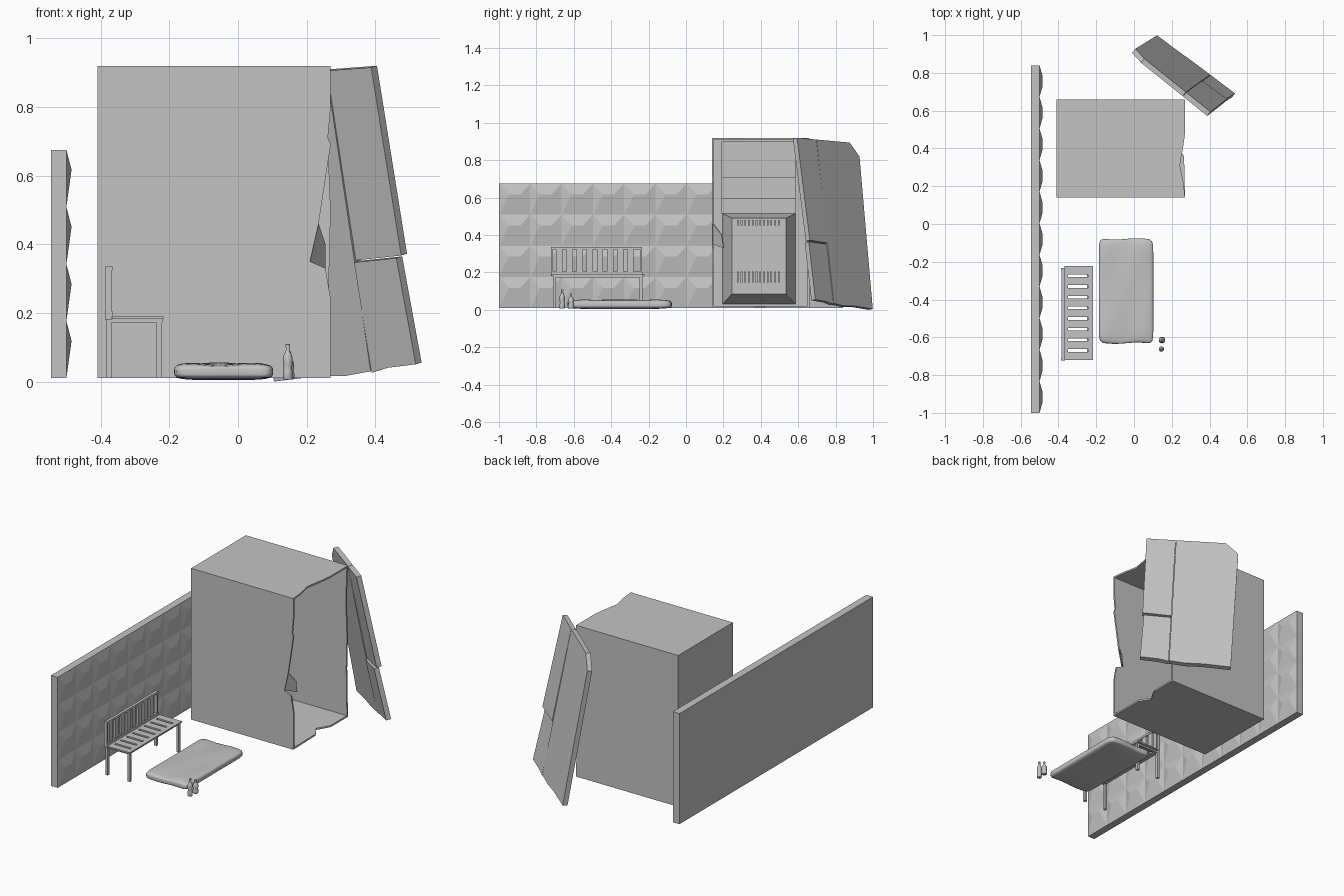
import bpy, bmesh, math
from mathutils import Vector as V

if "Cube" in bpy.data.objects:
    bpy.data.objects.remove(bpy.data.objects["Cube"])

GREY = bpy.data.materials.new("plain grey")
GREY.diffuse_color = (0.55, 0.55, 0.55, 1)
GREY.use_nodes = True
GREY.node_tree.nodes["Principled BSDF"].inputs["Base Color"].default_value = GREY.diffuse_color


def finish(name, bm, smooth=False):
    bmesh.ops.recalc_face_normals(bm, faces=bm.faces[:])
    me = bpy.data.meshes.new(name)
    bm.to_mesh(me)
    bm.free()
    me.materials.append(GREY)
    for p in me.polygons:
        p.use_smooth = smooth
    ob = bpy.data.objects.new(name, me)
    bpy.context.collection.objects.link(ob)
    return ob


def add_box(bm, x0, x1, y0, y1, z0, z1):
    vs = bmesh.ops.create_cube(bm, size=1)["verts"]
    for v in vs:
        v.co = V((x0 + (v.co.x + .5) * (x1 - x0), y0 + (v.co.y + .5) * (y1 - y0),
                  z0 + (v.co.z + .5) * (z1 - z0)))
    return vs


def boxes(name, *dims):
    bm = bmesh.new()
    for d in dims:
        add_box(bm, *d)
    return finish(name, bm)


def plate(name, pts, thick):
    """Flat outline of 3D points, given thickness along a vector."""
    bm = bmesh.new()
    f = bm.faces.new([bm.verts.new(p) for p in pts])
    r = bmesh.ops.extrude_face_region(bm, geom=[f], use_keep_orig=True)
    bmesh.ops.translate(bm, vec=V(thick), verts=[e for e in r["geom"] if isinstance(e, bmesh.types.BMVert)])
    return finish(name, bm)


def lathe(name, x, y, prof, n=16):
    bm = bmesh.new()
    rings = [[bm.verts.new((x + r * math.cos(a * math.tau / n), y + r * math.sin(a * math.tau / n), z))
              for a in range(n)] for r, z in prof]
    for a, b in zip(rings, rings[1:]):
        for i in range(n):
            bm.faces.new((a[i], a[(i + 1) % n], b[(i + 1) % n], b[i]))
    bm.faces.new(rings[0])
    bm.faces.new(rings[-1])
    ob = finish(name, bm, True)
    bpy.context.view_layer.objects.active = ob
    ob.select_set(True)
    bpy.ops.object.shade_smooth_by_angle(angle=math.radians(40))
    ob.select_set(False)


# Concrete fence: slab with an 11 x 4 field of hipped relief tiles
boxes("fence_slab", (-.545, -.5, -1, .84, .01, .675))
bm = bmesh.new()
ty, tz = 1.84 / 11, .665 / 4
for i in range(11):
    for j in range(4):
        y, z = -1 + i * ty, .01 + j * tz
        a, b, c, d = [bm.verts.new((-.5, y + p * ty, z + q * tz)) for p, q in ((0, 0), (1, 0), (1, 1), (0, 1))]
        e, f = [bm.verts.new((-.485, y + p * ty, z + .65 * tz)) for p in (.32, .68)]
        for vs in ((a, b, f, e), (b, c, f), (c, d, e, f), (d, a, e)):
            bm.faces.new(vs)
finish("fence_relief", bm)

# Cabinet shell, open to the right, with torn edges
t = .01
boxes("cabinet_left_wall", (-.41, -.4, .14, .66, .01, .92))
front = [(-.41, .01), (.27, .01), (.27, .24), (.255, .33), (.21, .35), (.235, .46),
         (.27, .69), (.262, .71), (.27, .8), (.27, .92), (-.41, .92)]
plate("cabinet_front_wall", [(x, .14, z) for x, z in front], (0, t, 0))
plate("cabinet_back_wall", [(x, .65, z) for x, z in
      [(-.41, .01), (.27, .01), (.265, .3), (.27, .5), (.262, .7), (.27, .92), (-.41, .92)]], (0, t, 0))
plate("cabinet_top", [(x, y, .91) for x, y in
      [(-.41, .14), (.27, .14), (.262, .22), (.243, .31), (.262, .42), (.27, .48), (.27, .66), (-.41, .66)]], (0, 0, t))
plate("cabinet_floor", [(x, y, .01) for x, y in
      [(-.41, .14), (.27, .14), (.265, .36), (.225, .42), (.25, .46), (.27, .5), (.27, .66), (-.41, .66)]], (0, 0, t))
plate("torn_flap", [(.235, .145, .46), (.21, .145, .35), (.255, .2, .33), (.255, .19, .4)], (-.004, .004, 0))

# Equipment on the cabinet's inner wall: panels, chamfered housing, vents
boxes("inner_panels", (-.4, -.37, .19, .585, .595, .71), (-.4, -.36, .19, .585, .515, .595),
      (-.4, -.38, .19, .585, .71, .9))
bm = bmesh.new()
for v in add_box(bm, -.4, -.28, .195, .585, .03, .515):
    if v.co.x > -.3:
        v.co.y = .245 if v.co.y < .4 else .535
        v.co.z = .085 if v.co.z < .3 else .49
finish("inner_housing", bm)
fins = []
for z0, z1 in ((.45, .48), (.145, .205)):
    for i in range(12):
        y = .272 + i * .02
        fins.append((-.28, -.265, y, y + .009, z0, z1))
boxes("vent_fins", *fins)

# Broken door leaning on the cabinet's rear corner
TR, BR = V((.388, .572, .915)), V((.518, .67, .05))
TL, BL = V((-.02, .9, .885)), V((.105, .977, .0))
NRM = (TL - TR).cross(BR - TR).normalized()
if NRM.x < 0:
    NRM = -NRM


def door_pt(u, v, off=0):
    return BL.lerp(BR, u).lerp(TL.lerp(TR, u), v) + NRM * off


def door_piece(name, uvs, thick=.028):
    bm = bmesh.new()
    lo = [bm.verts.new(door_pt(*p)) for p in uvs]
    hi = [bm.verts.new(door_pt(p[0], p[1], (p[2] if len(p) > 2 else 0) + thick)) for p in uvs]
    bm.faces.new(lo)
    bm.faces.new(hi)
    n = len(uvs)
    for i in range(n):
        bm.faces.new((lo[i], lo[(i + 1) % n], hi[(i + 1) % n], hi[i]))
    finish(name, bm)


door_piece("door_main", [(0, 0), (.3, .0), (.5, -.01), (.68, -.005), (.68, 1), (.14, 1), (0, .92)])
door_piece("door_upper_strip", [(.685, .365, .004), (1, .365, .008), (1, 1), (.685, 1)])
door_piece("door_lower_strip", [(.685, -.01), (.8, 0), (1, 0), (.985, .36, -.006), (.685, .36, -.006)])

# Bench
parts = [(x, x + .016, y, y + .016, .01, z) for x, z in ((-.385, .2), (-.237, .18)) for y in (-.712, -.248)]
parts += [(-.385, -.22, y, y + .012, .172, .182) for y in (-.71, -.246)]
parts += [(-.38, -.35, -.7, -.24, .174, .182), (-.25, -.225, -.7, -.24, .174, .182)]
boxes("bench_legs_and_apron", *parts)
seat = [(-.367, -.35, -.72, -.222, .182, .19), (-.243, -.217, -.72, -.222, .182, .19)]
edges = [-.72] + [-.67 + i * .0565 for i in range(8)]
for i, y in enumerate(edges):
    y0 = y if i == 0 else y + .007
    y1 = edges[i + 1] - .007 if i < 8 else -.222
    seat.append((-.35, -.243, y0, y1, .182, .19))
boxes("bench_seat", *seat)
back = [(-.383, -.366, -.722, -.234, .323, .335), (-.383, -.366, -.722, -.234, .188, .206),
        (-.387, -.368, -.722, -.71, .18, .335), (-.387, -.368, -.246, -.234, .18, .335)]
back += [(-.38, -.368, y, y + .034, .2, .325) for y in [-.695 + i * .0545 for i in range(8)]]
boxes("bench_back", *back)

# Worn mattress
bm = bmesh.new()
bmesh.ops.create_cube(bm, size=1)
bmesh.ops.subdivide_edges(bm, edges=bm.edges[:], cuts=7, use_grid_fill=True)
for v in bm.verts:
    x, y, z = v.co
    rim = max(abs(x), abs(y)) > .49
    sag = .004 * math.sin(9 * x + 2) * math.cos(7 * y) if z > .4 else 0
    s = 1 - .07 * (abs(z) * 2) ** 4 if rim else 1
    v.co = (-.042 + x * .288 * s, -.355 + y * .552 * (1 - (1 - s) * .5) + .004 * math.sin(8 * x),
            .029 + z * .048 * (.8 if rim else 1) + sag)
m = finish("mattress", bm, True)
m.modifiers.new("soft", "SUBSURF").levels = 1

# Bottles
lathe("tall_bottle", .145, -.662, [(.012, .006), (.014, .01), (.014, .03), (.012, .04), (.014, .05), (.014, .07),
      (.011, .08), (.006, .088), (.005, .1), (.007, .1), (.007, .108), (.005, .11)])
lathe("small_bottle", .148, -.615, [(.013, .006), (.016, .01), (.017, .022), (.013, .032), (.016, .042),
      (.015, .055), (.008, .066), (.005, .072), (.006, .08), (.006, .087)])
